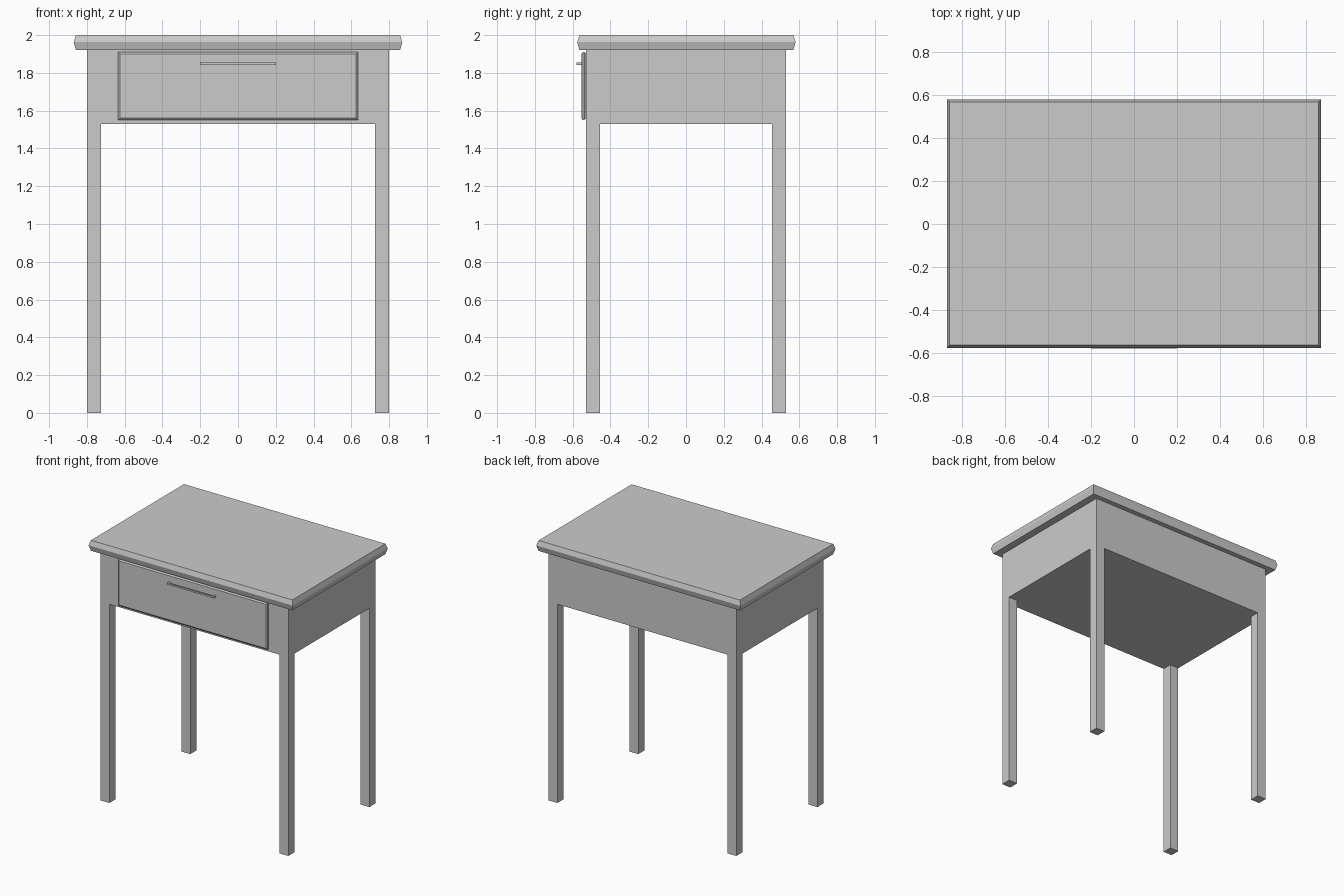
import bpy, bmesh

if "Cube" in bpy.data.objects:
    bpy.data.objects.remove(bpy.data.objects["Cube"])


def finish(name, bm):
    bmesh.ops.recalc_face_normals(bm, faces=bm.faces)
    mesh = bpy.data.meshes.new(name)
    bm.to_mesh(mesh)
    bm.free()
    obj = bpy.data.objects.new(name, mesh)
    bpy.context.collection.objects.link(obj)
    return obj


def stack(name, rings):
    """Solid made of four-cornered rings joined in order and capped."""
    bm = bmesh.new()
    loops = [[bm.verts.new(p) for p in ring] for ring in rings]
    for a, b in zip(loops, loops[1:]):
        for i in range(4):
            j = (i + 1) % 4
            bm.faces.new((a[i], a[j], b[j], b[i]))
    bm.faces.new(loops[0])
    bm.faces.new(loops[-1])
    return finish(name, bm)


def rect(x0, x1, y0, y1):
    return [(x0, y0), (x1, y0), (x1, y1), (x0, y1)]


def add_box(bm, lo, hi):
    new = bmesh.ops.create_cube(bm, size=1)["verts"]
    for v in new:
        v.co = [(l + h) / 2 + c * (h - l) for l, h, c in zip(lo, hi, v.co)]


# Table top with a pointed chamfered rim
top_rings = []
for z, inset in ((1.92, 0.012), (1.963, 0), (2.0, 0.012)):
    top_rings.append([(x, y, z) for x, y in
                      rect(-0.87 + inset, 0.87 - inset, -0.576 + inset, 0.58 - inset)])
stack("table_top", top_rings)

# Closed drawer case with the four legs extruded from its corners
W, D, LEG, Z0, Z1 = 0.80, 0.53, 0.075, 1.53, 1.92
bm = bmesh.new()
xs = (-W, -W + LEG, W - LEG, W)
ys = (-D, -D + LEG, D - LEG, D)
grid = [[bm.verts.new((x, y, Z0)) for y in ys] for x in xs]
cells = {(i, j): bm.faces.new((grid[i][j], grid[i + 1][j], grid[i + 1][j + 1], grid[i][j + 1]))
         for i in range(3) for j in range(3)}
corners = [cells[i, j] for i in (0, 2) for j in (0, 2)]
up = bmesh.ops.extrude_face_region(bm, geom=list(cells.values()), use_keep_orig=True)
for v in (g for g in up["geom"] if isinstance(g, bmesh.types.BMVert)):
    v.co.z = Z1
for f in bmesh.ops.extrude_discrete_faces(bm, faces=corners)["faces"]:
    for v in f.verts:
        v.co.z = 0
finish("case_and_legs", bm)

# Drawer front with the same kind of rim
drawer_rings = []
for y, inset in ((-0.528, 0.01), (-0.538, 0), (-0.546, 0), (-0.554, 0.01)):
    drawer_rings.append([(x, y, z) for x, z in
                         rect(-0.635 + inset, 0.635 - inset, 1.55 + inset, 1.91 - inset)])
stack("drawer_front", drawer_rings)

# Bar handle on two short posts
bm = bmesh.new()
add_box(bm, (-0.2, -0.58, 1.842), (0.2, -0.569, 1.854))
for x in (-0.2, 0.185):
    add_box(bm, (x, -0.57, 1.842), (x + 0.015, -0.55, 1.854))
finish("drawer_handle", bm)
